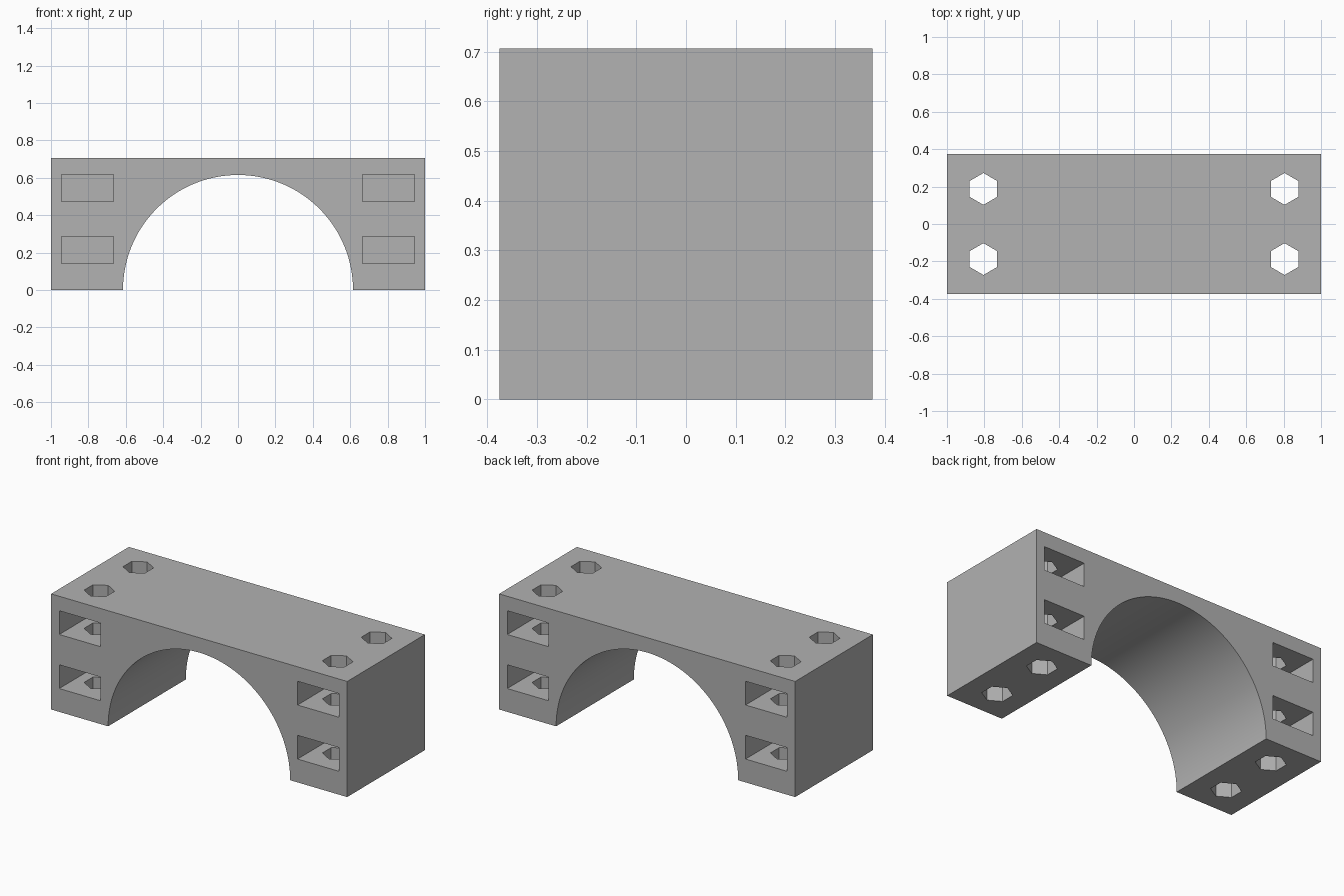
import bpy
import bmesh
import math

WIDTH, DEPTH, HEIGHT = 2.0, 0.75, 0.706
ARCH_RADIUS = 0.615
BOLT_X, BOLT_Y, BOLT_RADIUS = 0.805, 0.1875, 0.085
POCKET_WIDTH, POCKET_HEIGHT, POCKET_DEPTH = 0.28, 0.145, 0.33
POCKET_LEVELS = (0.215, 0.545)

default_cube = bpy.data.objects.get("Cube")
if default_cube:
    bpy.data.objects.remove(default_cube, do_unlink=True)

grey = bpy.data.materials.new("plain grey")
grey.use_nodes = True
colour = (0.445, 0.445, 0.445, 1)
grey.diffuse_color = colour
grey.node_tree.nodes["Principled BSDF"].inputs["Base Color"].default_value = colour


def finish(obj, name):
    obj.name = name
    obj.data.name = name
    obj.data.materials.append(grey)
    return obj


def box(name, size, location):
    bpy.ops.mesh.primitive_cube_add(size=1, location=location)
    obj = bpy.context.object
    obj.scale = size
    bpy.ops.object.transform_apply(location=False, rotation=False, scale=True)
    return finish(obj, name)


def cut(target, cutter):
    mod = target.modifiers.new("cut", "BOOLEAN")
    mod.operation = "DIFFERENCE"
    mod.solver = "EXACT"
    mod.object = cutter
    bpy.context.view_layer.objects.active = target
    bpy.ops.object.modifier_apply(modifier=mod.name)
    bpy.data.objects.remove(cutter, do_unlink=True)


# Arched block: half-circle profile extruded front to back
segments = 96
profile = [(WIDTH / 2, 0), (WIDTH / 2, HEIGHT), (-WIDTH / 2, HEIGHT), (-WIDTH / 2, 0)]
for i in range(segments + 1):
    a = math.pi * (1 - i / segments)
    profile.append((ARCH_RADIUS * math.cos(a), ARCH_RADIUS * math.sin(a)))

bm = bmesh.new()
face = bm.faces.new([bm.verts.new((x, -DEPTH / 2, z)) for x, z in profile])
extruded = bmesh.ops.extrude_face_region(bm, geom=[face])
back = [v for v in extruded["geom"] if isinstance(v, bmesh.types.BMVert)]
bmesh.ops.translate(bm, verts=back, vec=(0, DEPTH, 0))
bmesh.ops.recalc_face_normals(bm, faces=bm.faces)
mesh = bpy.data.meshes.new("arched_block")
bm.to_mesh(mesh)
bm.free()
block = bpy.data.objects.new("arched_block", mesh)
bpy.context.collection.objects.link(block)
finish(block, "arched_block")

for sx in (-1, 1):
    for sy in (-1, 1):
        # Hexagonal bolt hole through the full height
        bpy.ops.mesh.primitive_cylinder_add(
            vertices=6, radius=BOLT_RADIUS, depth=HEIGHT + 0.2,
            location=(sx * BOLT_X, sy * BOLT_Y, HEIGHT / 2))
        cut(block, finish(bpy.context.object, "bolt_cutter"))
        # Blind nut pockets opening on the front and back
        overshoot = 0.1
        y = sy * (DEPTH / 2 - POCKET_DEPTH / 2 + overshoot / 2)
        for z in POCKET_LEVELS:
            cut(block, box("pocket_cutter",
                           (POCKET_WIDTH, POCKET_DEPTH + overshoot, POCKET_HEIGHT),
                           (sx * BOLT_X, y, z)))

# Smooth arch, crisp edges elsewhere
bpy.ops.object.select_all(action="DESELECT")
block.select_set(True)
bpy.context.view_layer.objects.active = block
bpy.ops.object.shade_smooth_by_angle(angle=math.radians(30))
